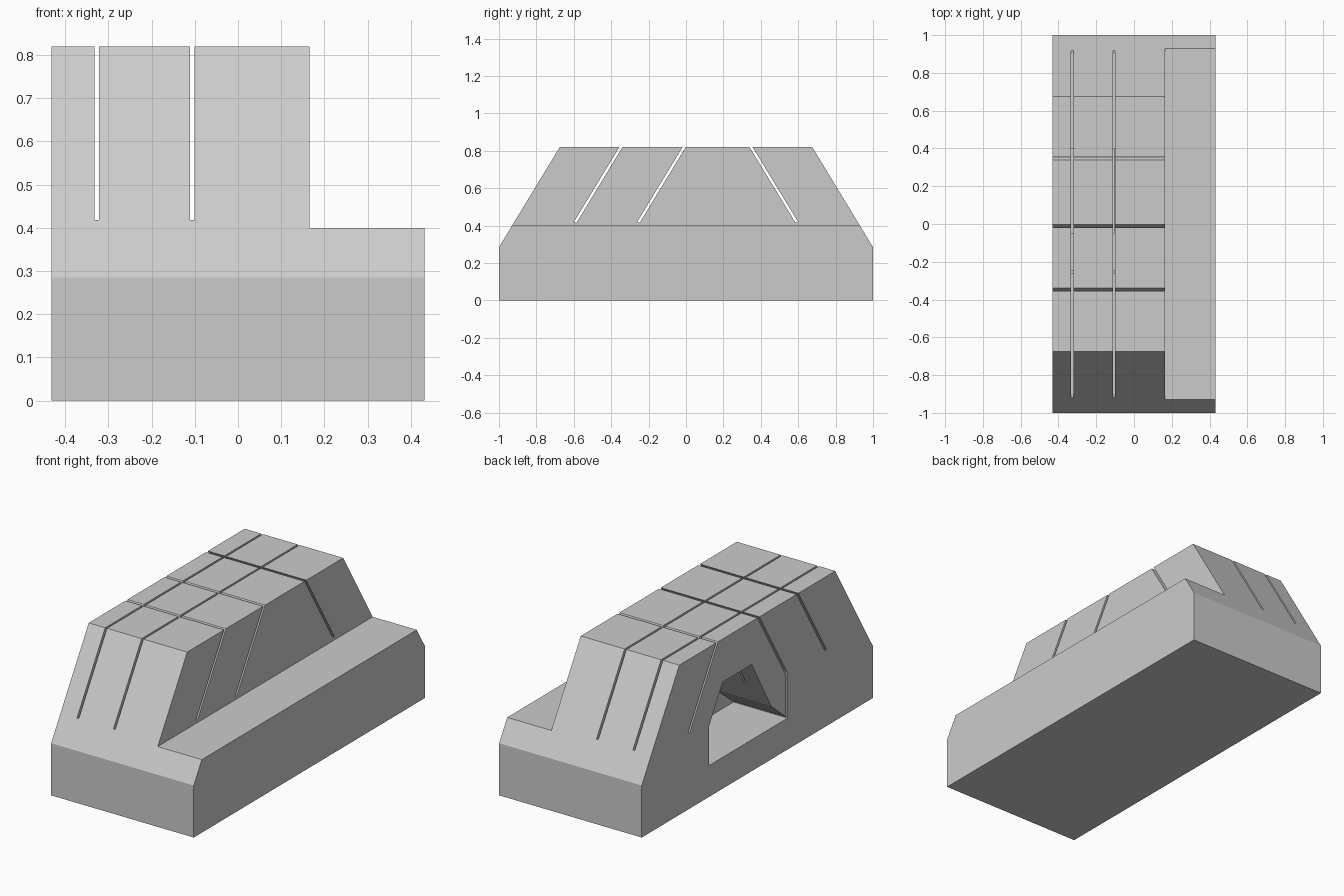
import bpy
import bmesh

if "Cube" in bpy.data.objects:
    bpy.data.objects.remove(bpy.data.objects["Cube"], do_unlink=True)

HALF_W = 0.432
TOP = 0.82
SLIT_FLOOR = 0.418

grey = bpy.data.materials.new("plain grey")
grey.use_nodes = True
grey.diffuse_color = (0.6, 0.6, 0.6, 1)
grey.node_tree.nodes["Principled BSDF"].inputs["Base Color"].default_value = (0.6, 0.6, 0.6, 1)


def prism(name, profile, x0, x1):
    """Extrude a (y, z) profile along x."""
    bm = bmesh.new()
    face = bm.faces.new([bm.verts.new((x0, y, z)) for y, z in profile])
    moved = bmesh.ops.extrude_face_region(bm, geom=[face])["geom"]
    bmesh.ops.translate(bm, vec=(x1 - x0, 0, 0),
                        verts=[v for v in moved if isinstance(v, bmesh.types.BMVert)])
    bmesh.ops.recalc_face_normals(bm, faces=bm.faces)
    mesh = bpy.data.meshes.new(name)
    bm.to_mesh(mesh)
    bm.free()
    mesh.materials.append(grey)
    obj = bpy.data.objects.new(name, mesh)
    bpy.context.collection.objects.link(obj)
    return obj


def rect(y0, y1, z0, z1):
    return [(y0, z0), (y1, z0), (y1, z1), (y0, z1)]


def carve(target, name, profile, x0, x1):
    """Cut a prism out of the target, then discard the cutter."""
    cutter = prism(name, profile, x0, x1)
    cutter.hide_render = True
    mod = target.modifiers.new(name, 'BOOLEAN')
    mod.operation = 'DIFFERENCE'
    mod.solver = 'EXACT'
    mod.object = cutter
    bpy.context.view_layer.objects.active = target
    bpy.ops.object.modifier_apply(modifier=mod.name)
    bpy.data.objects.remove(cutter, do_unlink=True)


# Main block with sloping ends
half = [(1, 0), (1, 0.285), (0.675, TOP)]
body = prism("body", half + [(-y, z) for y, z in reversed(half)], -HALF_W, HALF_W)

# Low ledge along the left side
carve(body, "ledge_cut", rect(-1.2, 1.2, 0.4, 1), 0.165, 0.6)

# Recess in the right side, with a narrow upright slot at its front edge
recess = [(0.42, 0.172), (0.42, 0.383), (0.30, 0.584), (0.048, 0.584), (-0.12, 0.29),
          (-0.247, 0.185), (-0.247, 0.425), (-0.262, 0.425), (-0.262, 0.172)]
carve(body, "recess_cut", recess, -0.6, -0.104)

# Sloping slits across the block
SLOPE = 0.325 / 0.535
for top_y, side in ((-0.348, 1), (-0.010, 1), (0.348, -1)):
    profile = []
    for z, w in ((SLIT_FLOOR - 0.001, 0.008), (0.9, -0.008)):
        y = top_y + side * SLOPE * (z - TOP)
        profile += [(y - w, z), (y + w, z)]
    carve(body, "cross_slit_cut", profile, -0.6, 0.6)

# Long slits from front to back
for x in (-0.327, -0.106):
    carve(body, "long_slit_cut", rect(-1.2, 1.2, SLIT_FLOOR, 1), x - 0.0055, x + 0.0055)

for poly in body.data.polygons:
    poly.use_smooth = False
